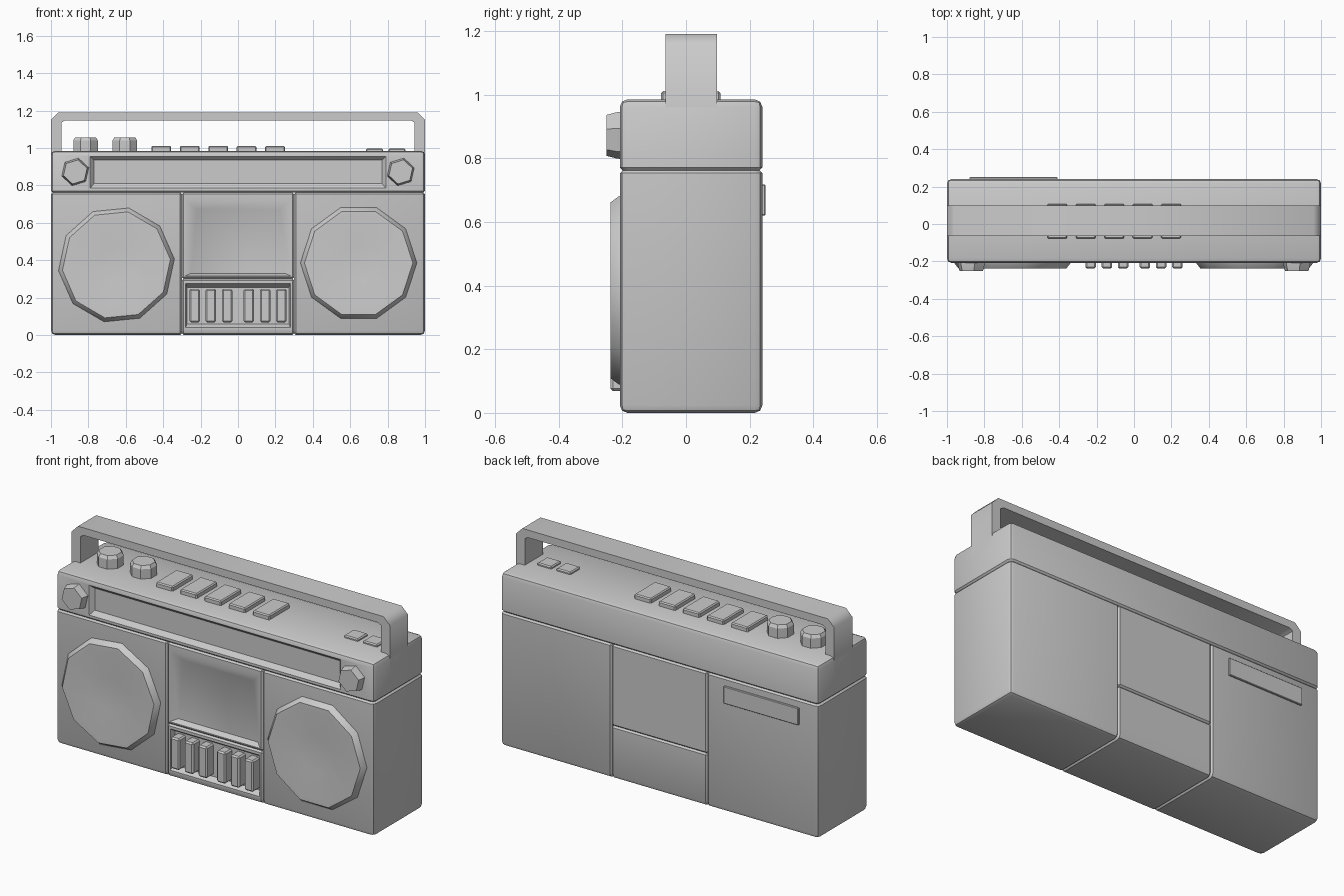
import bpy, bmesh, math
from mathutils import Matrix, Vector

if "Cube" in bpy.data.objects:
    bpy.data.objects.remove(bpy.data.objects["Cube"])

TOP, FRONT, BACK = 0.985, -0.208, 0.24


def finish(name, bm, smooth=35):
    bmesh.ops.recalc_face_normals(bm, faces=bm.faces)
    me = bpy.data.meshes.new(name)
    bm.to_mesh(me)
    bm.free()
    ob = bpy.data.objects.new(name, me)
    bpy.context.collection.objects.link(ob)
    bpy.ops.object.select_all(action='DESELECT')
    ob.select_set(True)
    bpy.context.view_layer.objects.active = ob
    bpy.ops.object.shade_smooth_by_angle(angle=math.radians(smooth))
    return ob


def cube(x0, x1, y0, y1, z0, z1):
    bm = bmesh.new()
    mid = Vector((x0 + x1, y0 + y1, z0 + z1)) / 2
    bmesh.ops.create_cube(bm, size=1, matrix=Matrix.Translation(mid)
                          @ Matrix.Diagonal((x1 - x0, y1 - y0, z1 - z0, 1)))
    return bm


def box(name, *b, bevel=0.0):
    bm = cube(*b)
    if bevel:
        bmesh.ops.bevel(bm, geom=bm.edges[:], offset=bevel, segments=1, affect='EDGES')
    return finish(name, bm)


def on_plane(edge, axis, value):
    return all(abs(v.co[axis] - value) < 1e-4 for v in edge.verts)


def case_block(name, x0, x1, z0, z1, outer=None, inner=None, depth=0.03):
    """Case section: wide bevel on the outside edges, thin bevel at the seams,
    optional recess in the front given as (bottom half width, top half width, z0, z1)."""
    bm = cube(x0, x1, FRONT, BACK, z0, z1)
    hull = [(0, -1), (0, 1), (1, FRONT), (1, BACK), (2, 0), (2, TOP)]
    seams = [(a, v) for a, v in ((0, x0), (0, x1), (2, z0), (2, z1)) if (a, v) not in hull]
    wide = [e for e in bm.edges if sum(on_plane(e, a, v) for a, v in hull) >= 2]
    bmesh.ops.bevel(bm, geom=wide, offset=0.024, segments=2, profile=0.5, affect='EDGES')
    thin = [e for e in bm.edges if any(on_plane(e, a, v) for a, v in seams)
            and e.calc_face_angle(0) > 0.8]
    bmesh.ops.bevel(bm, geom=thin, offset=0.009, segments=1, affect='EDGES')
    if outer:
        bm.normal_update()
        f = max((f for f in bm.faces if f.normal.y < -0.99), key=lambda f: f.calc_area())
        cz = (z0 + z1) / 2
        for rect, y in ((outer, FRONT), (inner, FRONT + depth)):
            bmesh.ops.inset_individual(bm, faces=[f], thickness=0.005)
            for v in f.verts:
                up = v.co.z > cz
                w = rect[1] if up else rect[0]
                v.co = (math.copysign(w, v.co.x), y, rect[3] if up else rect[2])
    return finish(name, bm)


def lathe(name, profile, sides, place, smooth=35, turn=0.0):
    """Revolve (radius, height) points about local z, capping both ends."""
    bm = bmesh.new()
    rings = [[bm.verts.new((r * math.cos(turn + 2 * math.pi * i / sides),
                            r * math.sin(turn + 2 * math.pi * i / sides), h))
              for i in range(sides)] for r, h in profile]
    for a, b in zip(rings, rings[1:]):
        for i in range(sides):
            j = (i + 1) % sides
            bm.faces.new((a[i], a[j], b[j], b[i]))
    bm.faces.new(rings[0])
    bm.faces.new(rings[-1])
    bm.transform(place)
    return finish(name, bm, smooth)


def facing_front(x, z):
    return Matrix.Translation((x, FRONT, z)) @ Matrix.Rotation(math.pi / 2, 4, 'X')


# Case sections
case_block("left_speaker_case", -1, -0.3, 0, 0.762)
case_block("right_speaker_case", 0.3, 1, 0, 0.762)
case_block("cassette_door", -0.3, 0.3, 0.3, 0.762,
           (0.285, 0.27, 0.315, 0.715), (0.25, 0.22, 0.33, 0.67))
case_block("key_panel", -0.3, 0.3, 0, 0.3,
           (0.28, 0.28, 0.04, 0.275), (0.272, 0.272, 0.06, 0.255))
case_block("tuner_case", -1, 1, 0.762, TOP,
           (0.79, 0.79, 0.785, 0.955), (0.77, 0.77, 0.81, 0.935), 0.022)

# Speakers: raised rim with a shallow dish
for side, x, z, turn in (("left", -0.65, 0.375, 0.1), ("right", 0.645, 0.385, 0.0)):
    lathe(side + "_speaker", [(0.315, -0.01), (0.31, 0.004), (0.29, 0.03),
                              (0.265, 0.03), (0.1, 0.016)],
          10, facing_front(x, z), 50, turn)

# Front knobs
for side, x in (("left", -0.87), ("right", 0.87)):
    lathe(side + "_front_knob", [(0.077, -0.01), (0.074, 0.012), (0.066, 0.042)],
          6, facing_front(x, 0.872), 30, 0.3)

# Tape keys
for i, x in enumerate((-0.232, -0.145, -0.058, 0.058, 0.145, 0.232)):
    box(f"tape_key_{i + 1}", x - 0.028, x + 0.028, -0.238, -0.17, 0.068, 0.246, bevel=0.008)

# Top knobs and buttons
for i, x in enumerate((-0.815, -0.605)):
    lathe(f"top_knob_{i + 1}", [(0.071, -0.02), (0.071, 0.055), (0.06, 0.072)],
          8, Matrix.Translation((x, 0.017, TOP)), 30, 0.39)
for i in range(5):
    x = -0.41 + 0.152 * i
    box(f"top_button_{i + 1}", x - 0.053, x + 0.053, -0.078, 0.108, 0.97, 1.011, bevel=0.006)

# Low markers on the right of the top
for i, x in enumerate((0.73, 0.85)):
    box(f"top_marker_{i + 1}", x - 0.045, x + 0.045, -0.03, 0.06, 0.975, 0.998, bevel=0.006)

# Carrying handle: mirrored outline pushed through its depth
half = [(1.0, 0.9), (1.0, 1.15), (0.96, 1.19)]
inner_half = [(0.945, 0.9), (0.945, 1.135), (0.925, 1.147)]
outline = (half + [(-x, z) for x, z in reversed(half)]
           + [(-x, z) for x, z in inner_half] + list(reversed(inner_half)))
bm = bmesh.new()
face = bm.faces.new([bm.verts.new((x, -0.065, z)) for x, z in outline])
new = bmesh.ops.extrude_face_region(bm, geom=[face])["geom"]
bmesh.ops.translate(bm, vec=(0, 0.163, 0),
                    verts=[g for g in new if isinstance(g, bmesh.types.BMVert)])
finish("handle", bm, 50)

# Raised hatch on the back
box("back_hatch", -0.88, -0.41, 0.2, 0.25, 0.62, 0.718, bevel=0.003)
